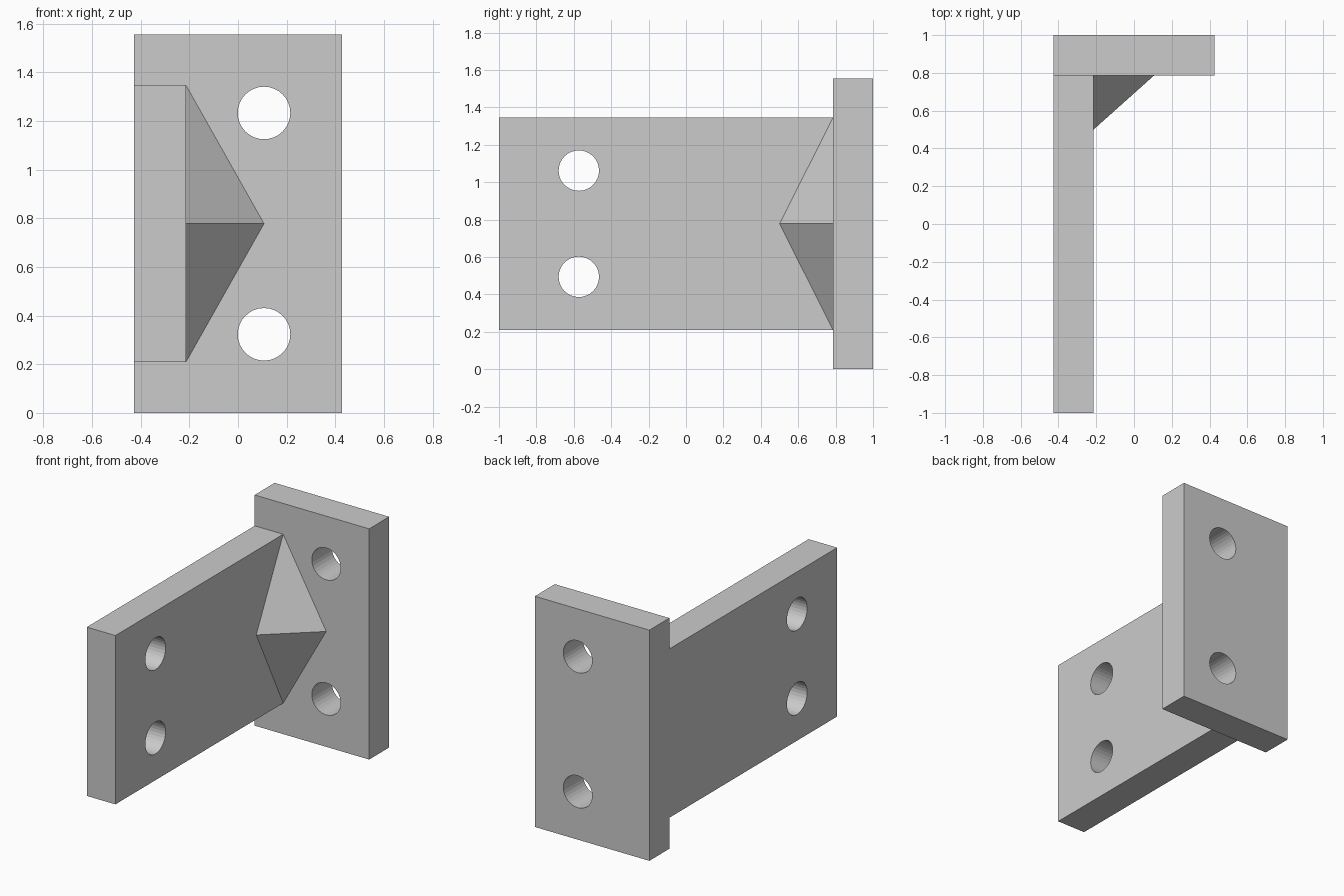
import bpy, bmesh
from math import pi

if "Cube" in bpy.data.objects:
    bpy.data.objects.remove(bpy.data.objects["Cube"])

HOLE_RADIUS = 0.108


def box(name, lo, hi):
    """Box spanning two opposite corners."""
    bpy.ops.mesh.primitive_cube_add(size=1, location=[(a + b) / 2 for a, b in zip(lo, hi)])
    ob = bpy.context.object
    ob.name = name
    ob.scale = [b - a for a, b in zip(lo, hi)]
    bpy.ops.object.transform_apply(location=False, rotation=False, scale=True)
    return ob


def drill(plate, location, rotation):
    """Cut a round through hole in a plate."""
    bpy.ops.mesh.primitive_cylinder_add(vertices=32, radius=HOLE_RADIUS, depth=0.5,
                                        location=location, rotation=rotation)
    cutter = bpy.context.object
    cutter.hide_render = True
    mod = plate.modifiers.new("hole", 'BOOLEAN')
    mod.operation = 'DIFFERENCE'
    mod.solver = 'EXACT'
    mod.object = cutter
    bpy.context.view_layer.objects.active = plate
    bpy.ops.object.modifier_apply(modifier=mod.name)
    bpy.data.objects.remove(cutter, do_unlink=True)


# Mounting plate at the back, with two bolt holes
back_plate = box("back_plate", (-0.427, 0.787, 0), (0.427, 1, 1.555))
for z in (0.323, 1.233):
    drill(back_plate, (0.107, 0.89, z), (pi / 2, 0, 0))

# Long arm plate reaching forward, with two bolt holes
arm_plate = box("arm_plate", (-0.427, -1, 0.209), (-0.214, 0.787, 1.347))
for z in (0.494, 1.062):
    drill(arm_plate, (-0.32, -0.573, z), (0, pi / 2, 0))

# Pointed gusset bracing the inner corner
bm = bmesh.new()
for co in ((-0.214, 0.787, 0.209), (-0.214, 0.787, 1.347),
           (0.107, 0.787, 0.778), (-0.214, 0.5, 0.778)):
    bm.verts.new(co)
bmesh.ops.convex_hull(bm, input=bm.verts)
bmesh.ops.recalc_face_normals(bm, faces=bm.faces)
mesh = bpy.data.meshes.new("corner_gusset")
bm.to_mesh(mesh)
bm.free()
bpy.context.collection.objects.link(bpy.data.objects.new("corner_gusset", mesh))
